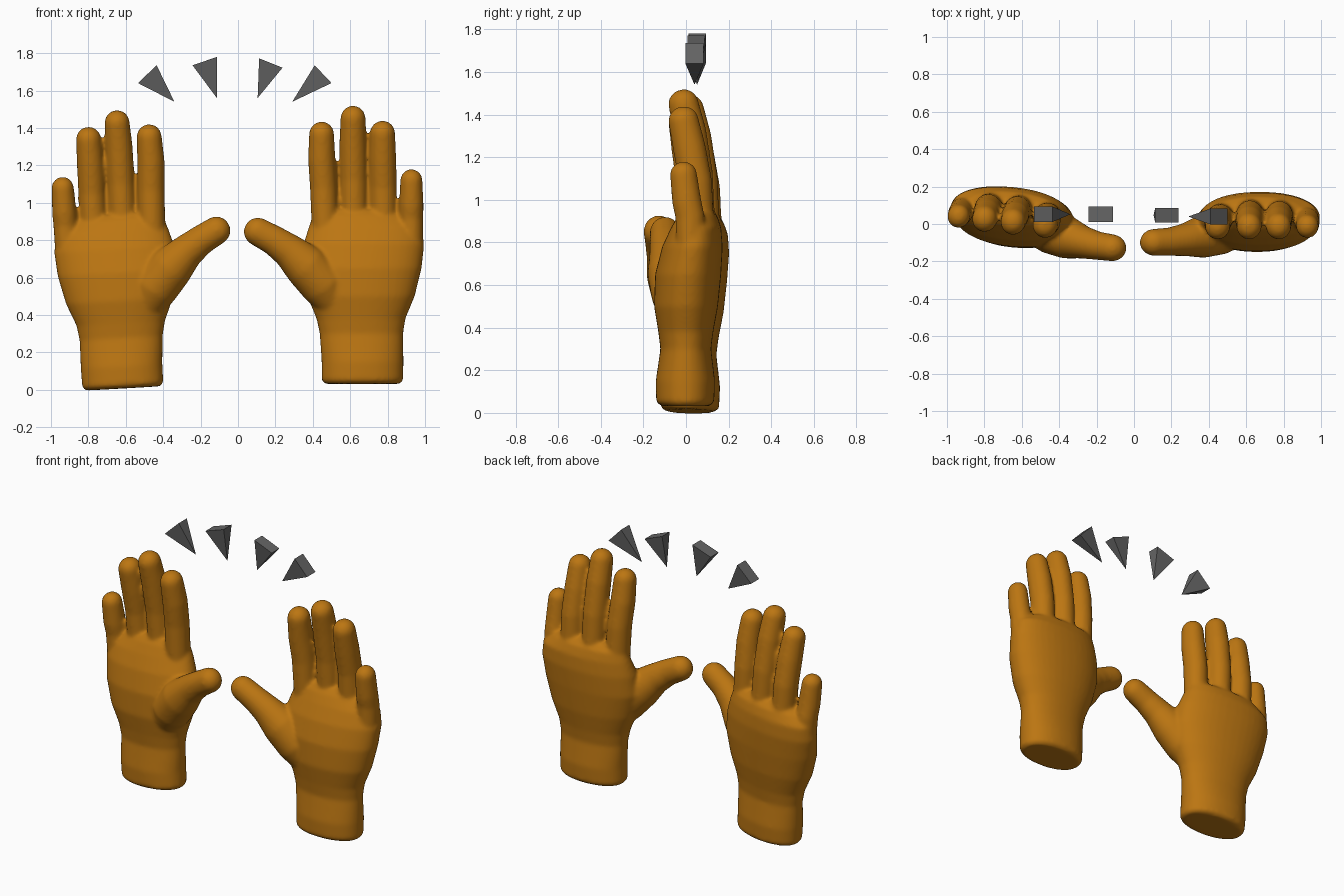
import bpy, bmesh
from math import sin, cos, pi, copysign
from mathutils import Vector, Matrix

cube = bpy.data.objects.get("Cube")
if cube:
    bpy.data.objects.remove(cube, do_unlink=True)


def material(name, rgb):
    mat = bpy.data.materials.new(name)
    mat.use_nodes = True
    mat.diffuse_color = (*rgb, 1)
    mat.node_tree.nodes["Principled BSDF"].inputs["Base Color"].default_value = (*rgb, 1)
    return mat


ORANGE = material("amber skin", (0.50, 0.18, 0.006))
GREY = material("dark grey", (0.13, 0.13, 0.13))


def finish(bm, name, mat):
    bmesh.ops.recalc_face_normals(bm, faces=bm.faces)
    mesh = bpy.data.meshes.new(name)
    bm.to_mesh(mesh)
    bm.free()
    mesh.materials.append(mat)
    obj = bpy.data.objects.new(name, mesh)
    bpy.context.collection.objects.link(obj)
    return obj


def loft(bm, rings):
    """Skin a list of point rings and close both ends."""
    loops = [[bm.verts.new(p) for p in ring] for ring in rings]
    n = len(loops[0])
    for a, b in zip(loops, loops[1:]):
        for i in range(n):
            bm.faces.new((a[i], a[(i + 1) % n], b[(i + 1) % n], b[i]))
    bm.faces.new(loops[0][::-1])
    bm.faces.new(loops[-1])


def digit(bm, points, depth=1.0, n=24):
    """Tapered tube through (x, y, z, radius) points with a round tip."""
    path = [(Vector(p[:3]), p[3]) for p in points]
    tip, r = path[-1]
    end = (tip - path[-2][0]).normalized()
    # points mark the axis; the round cap extends one radius beyond the last
    path += [(tip + end * r * sin(a), r * cos(a))
             for a in (pi * k / 16 for k in range(1, 8))]
    rings = []
    for i, (c, rad) in enumerate(path):
        d = path[min(i + 1, len(path) - 1)][0] - path[max(i - 1, 0)][0]
        u = d.cross(Vector((0, 1, 0))).normalized()
        v = u.cross(d).normalized()
        rings.append([c + u * rad * cos(2 * pi * k / n) + v * rad * depth * sin(2 * pi * k / n)
                      for k in range(n)])
    loft(bm, rings)


# Palm sections: z, x range, y range
PALM = [
    (0.032, 0.465, 0.865, -0.115, 0.110),
    (0.050, 0.447, 0.883, -0.140, 0.132),
    (0.15, 0.447, 0.885, -0.142, 0.136),
    (0.30, 0.437, 0.883, -0.120, 0.118),
    (0.38, 0.420, 0.895, -0.130, 0.128),
    (0.50, 0.370, 0.945, -0.150, 0.150),
    (0.65, 0.335, 0.982, -0.145, 0.165),
    (0.78, 0.350, 0.996, -0.112, 0.172),
    (0.87, 0.378, 0.980, -0.070, 0.165),
    (0.93, 0.400, 0.900, -0.035, 0.145),
    (0.96, 0.440, 0.840, -0.005, 0.110),
]

# Fingers: base x, tip x, base y, top z, radius, base z
FINGERS = {
    "index": (0.468, 0.447, 0.040, 1.440, 0.073, 0.80),
    "middle": (0.622, 0.615, 0.065, 1.525, 0.073, 0.80),
    "ring": (0.780, 0.773, 0.060, 1.445, 0.073, 0.80),
    "pinky": (0.925, 0.927, 0.025, 1.185, 0.065, 0.72),
}


def make_hand(name, side):
    bm = bmesh.new()
    # wrist and palm
    rings = []
    for z, x0, x1, y0, y1 in PALM:
        ring = []
        for k in range(40):
            c, s = cos(2 * pi * k / 40), sin(2 * pi * k / 40)
            ring.append(((x0 + x1) / 2 + (x1 - x0) / 2 * copysign(abs(c) ** 0.92, c),
                         (y0 + y1) / 2 + (y1 - y0) / 2 * copysign(abs(s) ** 0.92, s), z))
        rings.append(ring)
    loft(bm, rings)
    # four fingers leaning slightly forward
    for bx, tx, by, top, r, bz in FINGERS.values():
        tip_z = top - r
        mid = (bz + tip_z) / 2
        digit(bm, [(bx, by, bz, r * 0.98),
                   ((bx + tx) / 2, by * 0.75, mid, r),
                   (tx, by * 0.35 - 0.005, tip_z - 0.13, r),
                   (tx, -0.012, tip_z, r * 0.92)], depth=1.06)
    # thumb and its fleshy base
    digit(bm, [(0.54, -0.02, 0.44, 0.09),
               (0.46, -0.045, 0.56, 0.125),
               (0.36, -0.07, 0.665, 0.118),
               (0.27, -0.085, 0.745, 0.092),
               (0.19, -0.095, 0.80, 0.080),
               (0.107, -0.098, 0.845, 0.076)], depth=0.95)
    if side < 0:
        bmesh.ops.scale(bm, vec=(-1, 1, 1), verts=bm.verts)
        pivot = Vector((-0.65, 0, 0.92))
        turn = Matrix.Rotation(-0.1, 4, 'Z') @ Matrix.Rotation(-0.057, 4, 'Y')
        bm.transform(Matrix.Translation(pivot + Vector((0, 0.025, -0.025)))
                     @ turn @ Matrix.Translation(-pivot))
    obj = finish(bm, name, ORANGE)
    # fuse the parts into one soft skin
    remesh = obj.modifiers.new("fuse", 'REMESH')
    remesh.mode = 'VOXEL'
    remesh.voxel_size = 0.011
    remesh.use_smooth_shade = True
    soft = obj.modifiers.new("soften", 'SMOOTH')
    soft.factor = 0.5
    soft.iterations = 8


make_hand("left_hand", 1)
make_hand("right_hand", -1)


def make_spike(name, apex, a, b, y, half):
    """Four-sided pyramid: apex and two base corners in (x, z)."""
    bm = bmesh.new()
    base = [bm.verts.new((p[0], y + s * half, p[1]))
            for p, s in ((a, -1), (b, -1), (b, 1), (a, 1))]
    top = bm.verts.new((apex[0], y, apex[1]))
    bm.faces.new(base)
    for i in range(4):
        bm.faces.new((base[i], base[(i + 1) % 4], top))
    finish(bm, name, GREY)


# Clap marks fanned above the hands
make_spike("outer_right_spike", (-0.34, 1.54), (-0.535, 1.64), (-0.435, 1.735), 0.052, 0.041)
make_spike("inner_right_spike", (-0.113, 1.56), (-0.243, 1.735), (-0.112, 1.78), 0.053, 0.041)
make_spike("inner_left_spike", (0.105, 1.56), (0.113, 1.772), (0.238, 1.722), 0.047, 0.039)
make_spike("outer_left_spike", (0.29, 1.54), (0.41, 1.735), (0.50, 1.64), 0.040, 0.043)
